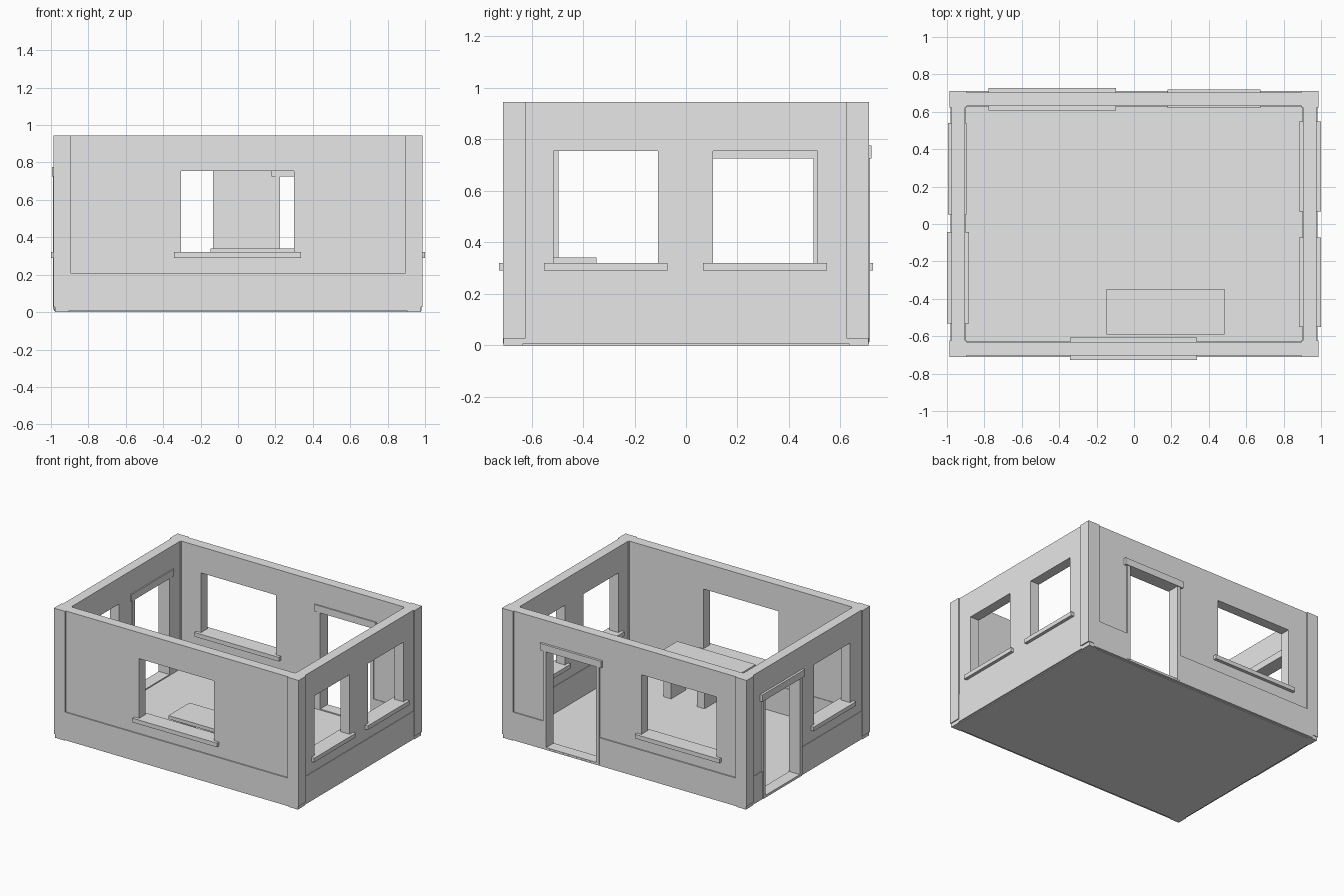
import bpy

cube = bpy.data.objects.get("Cube")
if cube:
    bpy.data.objects.remove(cube, do_unlink=True)

grey = bpy.data.materials.new("plain grey")
grey.use_nodes = True
GREY = (0.8, 0.8, 0.8, 1)
grey.diffuse_color = GREY
grey.node_tree.nodes["Principled BSDF"].inputs["Base Color"].default_value = GREY


def box(name, xs, ys, zs):
    """Axis-aligned box from three (low, high) ranges."""
    xs, ys, zs = sorted(xs), sorted(ys), sorted(zs)
    corners = [(x, y, z) for x in xs for y in ys for z in zs]
    faces = [(0, 1, 3, 2), (4, 6, 7, 5), (0, 4, 5, 1),
             (2, 3, 7, 6), (0, 2, 6, 4), (1, 5, 7, 3)]
    mesh = bpy.data.meshes.new(name)
    mesh.from_pydata(corners, [], faces)
    mesh.materials.append(grey)
    obj = bpy.data.objects.new(name, mesh)
    bpy.context.collection.objects.link(obj)
    return obj


def side_box(name, side, along, depth, zs):
    """Box on one side: 'along' runs along the wall, 'depth' points outward."""
    axis, sign = side
    out = [sign * d for d in depth]
    return box(name, along, out, zs) if axis == "y" else box(name, out, along, zs)


def cut(target, cutter):
    mod = target.modifiers.new("opening", "BOOLEAN")
    mod.object = cutter
    mod.operation = "DIFFERENCE"
    mod.solver = "EXACT"
    with bpy.context.temp_override(object=target, active_object=target):
        bpy.ops.object.modifier_apply(modifier=mod.name)


# Levels
BASE, SKIRT, SILL, HEAD, TOP = 0.006, 0.21, 0.32, 0.755, 0.945
LINTEL, FLOOR = 0.725, 0.015

# Outer wall face, skirt outer face, half lengths for each direction
SIZES = {"y": dict(wall=(0.63, 0.703), skirt=(0.626, 0.7115), half=0.95, skirt_half=0.94),
         "x": dict(wall=(0.904, 0.977), skirt=(0.9, 0.981), half=0.68, skirt_half=0.634)}

WALLS = [
    ("front", ("y", -1), [("window", -0.305, 0.3)]),
    ("back", ("y", 1), [("window", -0.74, -0.133), ("door", 0.2, 0.655)]),
    ("left", ("x", 1), [("window", -0.514, -0.109), ("window", 0.104, 0.51)]),
    ("right", ("x", -1), [("window", -0.495, -0.08), ("door", 0.07, 0.52)]),
]

for name, side, openings in WALLS:
    size = SIZES[side[0]]
    inner, outer = size["wall"]
    half, low = size["half"], size["skirt_half"]
    upper = side_box(name + "_wall", side, (-half, half), size["wall"], (SKIRT, TOP))
    skirt = side_box(name + "_skirt", side, (-low, low), size["skirt"], (BASE, SKIRT))

    for number, (kind, a, b) in enumerate(openings, 1):
        label = f"{name}_{kind}_{number}"
        bottom, top = (SILL, HEAD) if kind == "window" else (FLOOR, HEAD)
        cutter = side_box(label + "_cutter", side, (a, b), (inner - 0.1, outer + 0.1), (bottom, top))
        cutter.hide_render = True
        cut(upper, cutter)
        if kind == "door":
            cut(skirt, cutter)
        bpy.data.objects.remove(cutter, do_unlink=True)

        if kind == "window":
            # Projecting sill
            side_box(label + "_sill", side, (a - 0.037, b + 0.037),
                     (inner - 0.023, outer + 0.023), (SILL - 0.03, SILL))
        else:
            # Door frame: lintel, two jambs and a threshold
            side_box(label + "_lintel", side, (a - 0.02, b + 0.02),
                     (inner - 0.009, outer + 0.017), (LINTEL, LINTEL + 0.05))
            for part, u, v in (("jamb_a", a, a + 0.025), ("jamb_b", b - 0.025, b)):
                side_box(f"{label}_{part}", side, (u, v),
                         (inner - 0.005, outer + 0.011), (FLOOR, LINTEL))
            side_box(label + "_threshold", side, (a, b),
                     (inner - 0.005, outer + 0.008), (BASE, FLOOR + 0.008))

# Corner pillars standing on smaller base blocks
for sx in (-1, 1):
    for sy in (-1, 1):
        corner = ("left" if sx > 0 else "right") + ("_front" if sy < 0 else "_back")
        box(corner + "_pillar", (sx * 0.896, sx * 0.987), (sy * 0.624, sy * 0.7115), (0.027, TOP))
        box(corner + "_pillar_base", (sx * 0.905, sx * 0.979), (sy * 0.634, sy * 0.708), (0, 0.027))

# Floor slab
box("floor", (-0.97, 0.97), (-0.695, 0.695), (0, FLOOR))

# Table under the front window
box("table_top", (-0.148, 0.484), (-0.591, -0.347), (0.315, 0.34))
for i, x in enumerate((-0.12, 0.13, 0.4), 1):
    box(f"table_support_{i}", (x, x + 0.06), (-0.57, -0.4), (FLOOR, 0.315))
